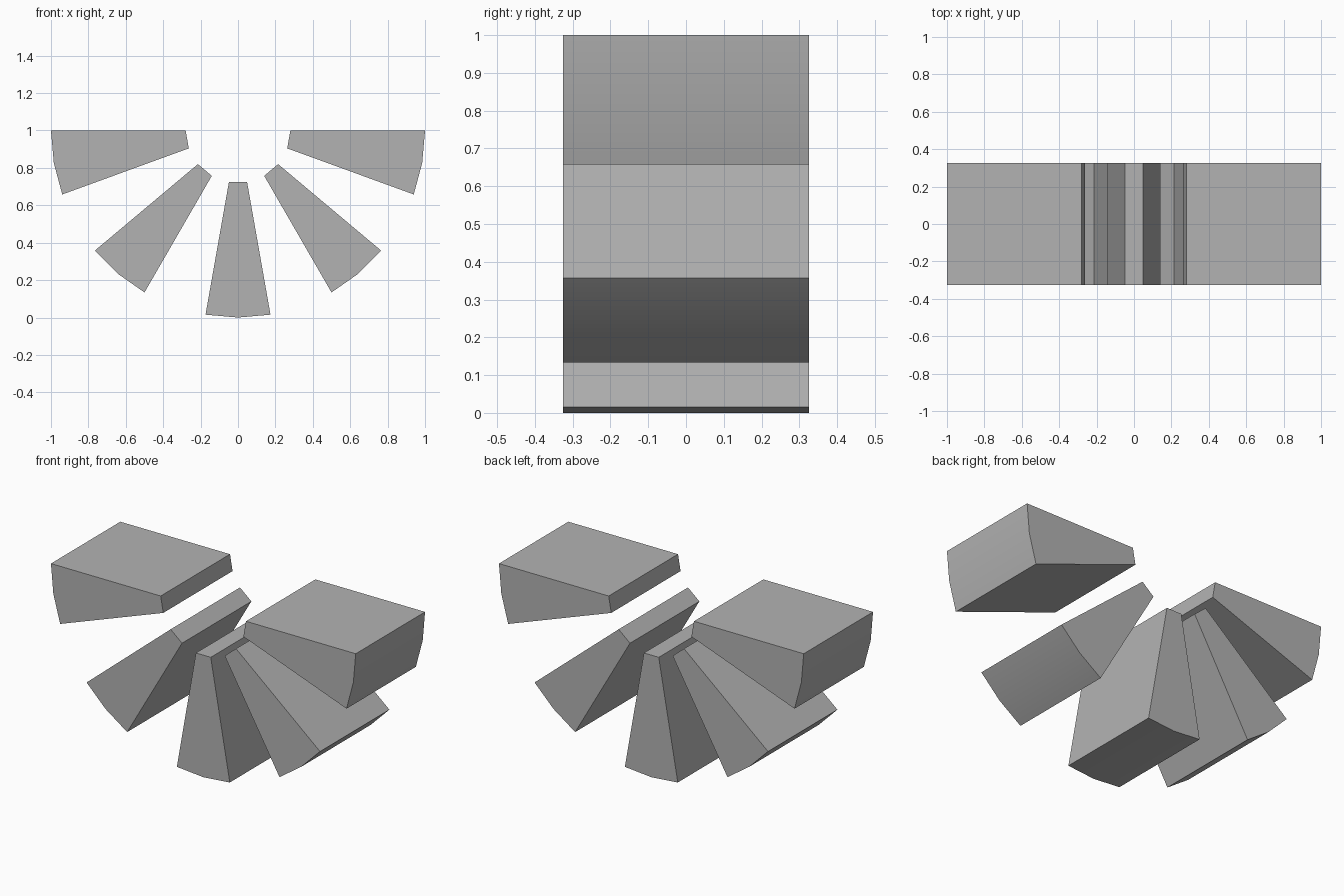
import bpy
import bmesh
from math import cos, sin, radians

cube = bpy.data.objects.get("Cube")
if cube:
    bpy.data.objects.remove(cube, do_unlink=True)

grey = bpy.data.materials.new("grey_stone")
grey.use_nodes = True
colour = (0.45, 0.45, 0.45, 1)
grey.diffuse_color = colour
grey.node_tree.nodes["Principled BSDF"].inputs["Base Color"].default_value = colour

INNER, OUTER, HALF_DEPTH, SPAN = 0.28, 1.0, 0.325, 20


def polar(radius, degrees):
    """Point on a downward half circle centred at the top of the fan."""
    a = radians(degrees)
    return (radius * cos(a), -HALF_DEPTH, 1 - radius * sin(a))


def wedge(name, start):
    """Ring segment with a straight inner end and a two-facet outer end."""
    mid, end = start + SPAN / 2, start + SPAN
    profile = [polar(INNER, start), polar(OUTER, start), polar(OUTER, mid),
               polar(OUTER, end), polar(INNER, end)]
    bm = bmesh.new()
    face = bm.faces.new([bm.verts.new(p) for p in profile])
    result = bmesh.ops.extrude_face_region(bm, geom=[face], use_keep_orig=True)
    moved = [v for v in result["geom"] if isinstance(v, bmesh.types.BMVert)]
    bmesh.ops.translate(bm, verts=moved, vec=(0, 2 * HALF_DEPTH, 0))
    bmesh.ops.recalc_face_normals(bm, faces=bm.faces)
    mesh = bpy.data.meshes.new(name)
    bm.to_mesh(mesh)
    bm.free()
    mesh.materials.append(grey)
    obj = bpy.data.objects.new(name, mesh)
    bpy.context.collection.objects.link(obj)
    # Soften only the shallow crease on the outer end
    bpy.ops.object.select_all(action='DESELECT')
    obj.select_set(True)
    bpy.context.view_layer.objects.active = obj
    bpy.ops.object.shade_smooth_by_angle(angle=radians(30))


# Five wedges fanned around the half circle
names = ["left_upper_wedge", "left_lower_wedge", "bottom_wedge",
         "right_lower_wedge", "right_upper_wedge"]
for i, name in enumerate(names):
    wedge(name, i * 2 * SPAN)
